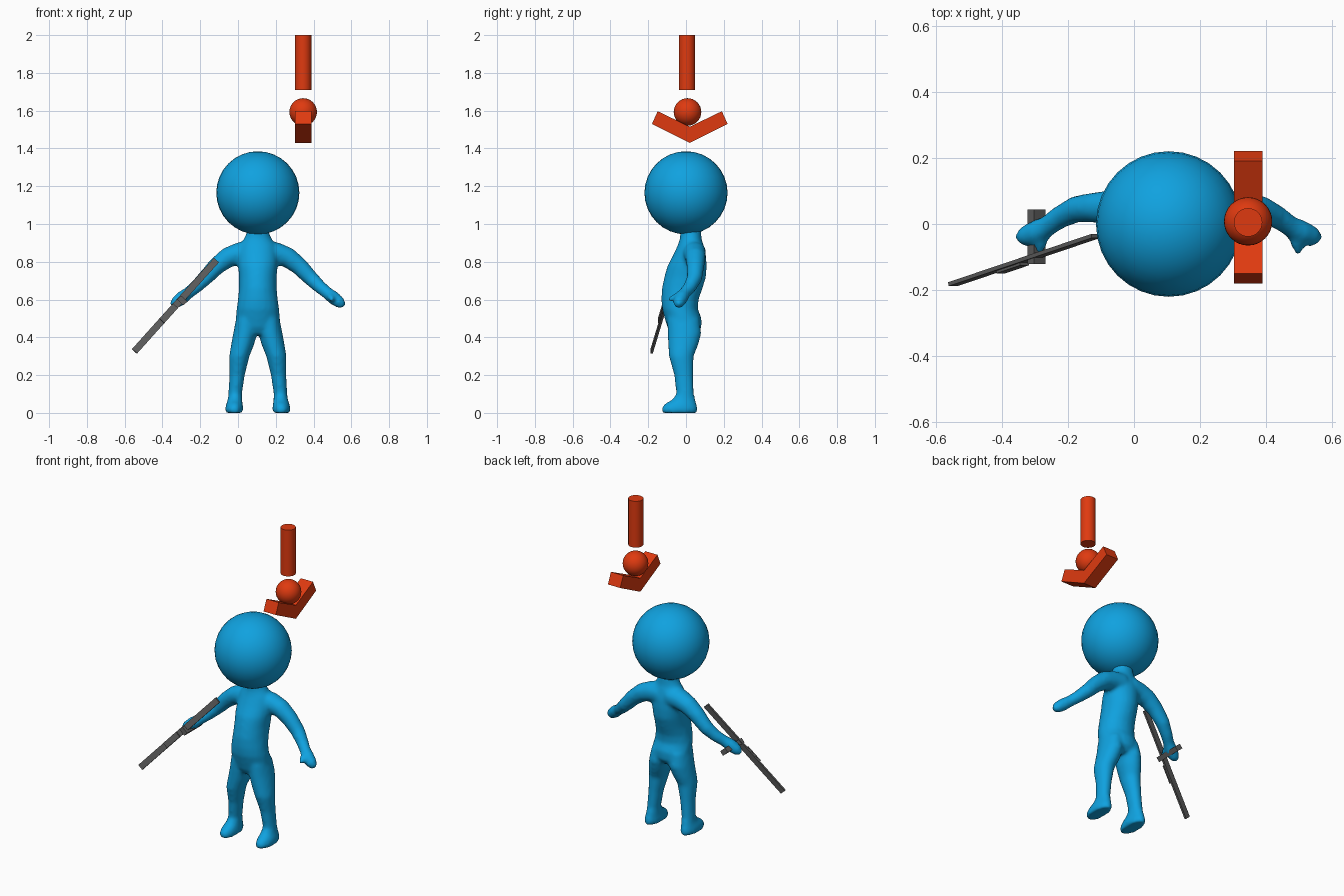
import bpy, bmesh, math
from mathutils import Vector, Matrix

if "Cube" in bpy.data.objects:
    bpy.data.objects.remove(bpy.data.objects["Cube"])


def material(name, rgb):
    m = bpy.data.materials.new(name)
    m.use_nodes = True
    m.diffuse_color = (*rgb, 1)
    bsdf = next(n for n in m.node_tree.nodes if n.type == 'BSDF_PRINCIPLED')
    bsdf.inputs["Base Color"].default_value = (*rgb, 1)
    return m


BLUE = material("sky blue", (0.005, 0.36, 0.74))
RED = material("orange red", (0.74, 0.042, 0.005))
GREY = material("dark grey", (0.115, 0.115, 0.115))


def finish(bm, name, mat, loc=(0, 0, 0), smooth=False):
    bmesh.ops.recalc_face_normals(bm, faces=bm.faces)
    me = bpy.data.meshes.new(name)
    bm.to_mesh(me)
    bm.free()
    me.materials.append(mat)
    ob = bpy.data.objects.new(name, me)
    ob.location = loc
    bpy.context.collection.objects.link(ob)
    if smooth:
        bpy.ops.object.select_all(action='DESELECT')
        ob.select_set(True)
        bpy.context.view_layer.objects.active = ob
        bpy.ops.object.shade_smooth_by_angle(angle=math.radians(40))
    return ob


def loft(bm, rings, n=20):
    """Closed skin over rings of (centre, half-axis u, half-axis v)."""
    loops = []
    for c, u, v in rings:
        angles = [math.tau * i / n for i in range(n)]
        loops.append([bm.verts.new(c + u * math.cos(a) + v * math.sin(a)) for a in angles])
    for lo, hi in zip(loops, loops[1:]):
        for i in range(n):
            j = (i + 1) % n
            bm.faces.new((lo[i], lo[j], hi[j], hi[i]))
    bm.faces.new(loops[0][::-1])
    bm.faces.new(loops[-1])


def upright(bm, rows, side=1):
    """Rows of height, x, y, half width, half depth."""
    loft(bm, [(Vector((side * x, y, z)), Vector((w, 0, 0)), Vector((0, d, 0)))
              for z, x, y, w, d in rows])


def tube(bm, rows, side=1):
    """Round tube along points of x, y, z, radius."""
    pts = [Vector((side * x, y, z)) for x, y, z, r in rows]
    rings = []
    for i, row in enumerate(rows):
        d = (pts[min(i + 1, len(pts) - 1)] - pts[max(i - 1, 0)]).normalized()
        u = d.cross(Vector((0, 0, 1))).normalized()
        rings.append((pts[i], u * row[3], u.cross(d) * row[3]))
    loft(bm, rings)


# Body: torso, arms, thumbs and legs fused into one soft skin
TORSO = [(.415, 0, -.01, .07, .065), (.45, 0, -.008, .11, .09), (.5, 0, -.015, .118, .098),
         (.55, 0, -.032, .113, .095), (.6, 0, -.032, .106, .099), (.66, 0, -.02, .1, .108),
         (.72, 0, -.004, .1, .111), (.78, 0, .006, .105, .104), (.84, 0, .02, .105, .086),
         (.89, 0, .025, .095, .068), (.92, 0, .025, .075, .058), (.95, 0, .025, .06, .056),
         (1.01, 0, .02, .06, .055)]
LEG = [(0, .125, -.035, .046, .094), (.02, .125, -.035, .049, .098), (.045, .124, -.03, .044, .087),
       (.07, .121, -.012, .038, .062), (.1, .12, -.005, .036, .047), (.2, .11, -.012, .041, .051),
       (.3, .098, -.025, .054, .066), (.36, .081, -.015, .061, .08), (.42, .067, -.008, .064, .09),
       (.5, .06, -.015, .055, .085)]
ARM = [(.03, .045, .85, .062), (.1, .045, .843, .06), (.16, .05, .822, .054), (.22, .05, .776, .047),
       (.28, .045, .713, .041), (.33, .02, .665, .035), (.365, -.005, .637, .032),
       (.4, -.025, .61, .037), (.435, -.038, .583, .032), (.455, -.042, .565, .016)]
THUMB = [(.375, -.02, .628, .018), (.385, -.06, .612, .018), (.396, -.09, .598, .014)]

bm = bmesh.new()
upright(bm, TORSO)
for side in (1, -1):
    upright(bm, LEG, side)
    tube(bm, ARM, side)
    tube(bm, THUMB, side)
body = finish(bm, "body", BLUE, (.105, 0, 0))
fuse = body.modifiers.new("fuse", 'REMESH')
fuse.mode = 'VOXEL'
fuse.voxel_size = .011
fuse.use_smooth_shade = True
soften = body.modifiers.new("soften", 'SMOOTH')
soften.factor = .5
soften.iterations = 7


def sphere(name, mat, loc, r):
    bm = bmesh.new()
    bmesh.ops.create_uvsphere(bm, u_segments=32, v_segments=16, radius=r)
    finish(bm, name, mat, loc, True)


sphere("head", BLUE, (.105, 0, 1.165), .22)

# Marker floating above: bar, ball and a V-shaped bracket
sphere("marker_ball", RED, (.345, .008, 1.593), .073)

bm = bmesh.new()
bmesh.ops.create_cone(bm, cap_ends=True, segments=32, radius1=.043, radius2=.043, depth=.29)
finish(bm, "marker_bar", RED, (.345, .005, 1.855), True)

bm = bmesh.new()
for s in (1, -1):
    profile = [(0, 1.43), (.2, 1.53), (.17, 1.597), (0, 1.515)]
    face = bm.faces.new([bm.verts.new((.303, .02 + s * y, z)) for y, z in profile])
    out = bmesh.ops.extrude_face_region(bm, geom=[face])["geom"]
    bmesh.ops.translate(bm, vec=(.085, 0, 0),
                        verts=[g for g in out if isinstance(g, bmesh.types.BMVert)])
finish(bm, "marker_bracket", RED)

# Sword: long thin blade, short side strip and cross guard
start, end = Vector((-.548, -.182, .326)), Vector((-.115, -.036, .808))
along = (end - start).normalized()
across = along.cross(Vector((0, 1, 0))).normalized()


def box(name, centre, axes, size):
    bm = bmesh.new()
    bmesh.ops.create_cube(bm, size=1)
    rot = Matrix(axes).transposed().to_4x4()
    bm.transform(Matrix.Translation(centre) @ rot @ Matrix.Diagonal((*size, 1)))
    finish(bm, name, GREY)


flat = across.cross(along).normalized()
box("sword_blade", (start + end) / 2, (along, across, flat), ((end - start).length, .036, .012))
box("sword_strip", Vector((-.367, -.133, .527)), (along, across, flat), (.11, .036, .008))
level = Vector((0, 1, 0))
slope = across.cross(level)
box("sword_guard", Vector((-.295, -.038, .595)), (slope, across, level), (.03, .045, .165))
